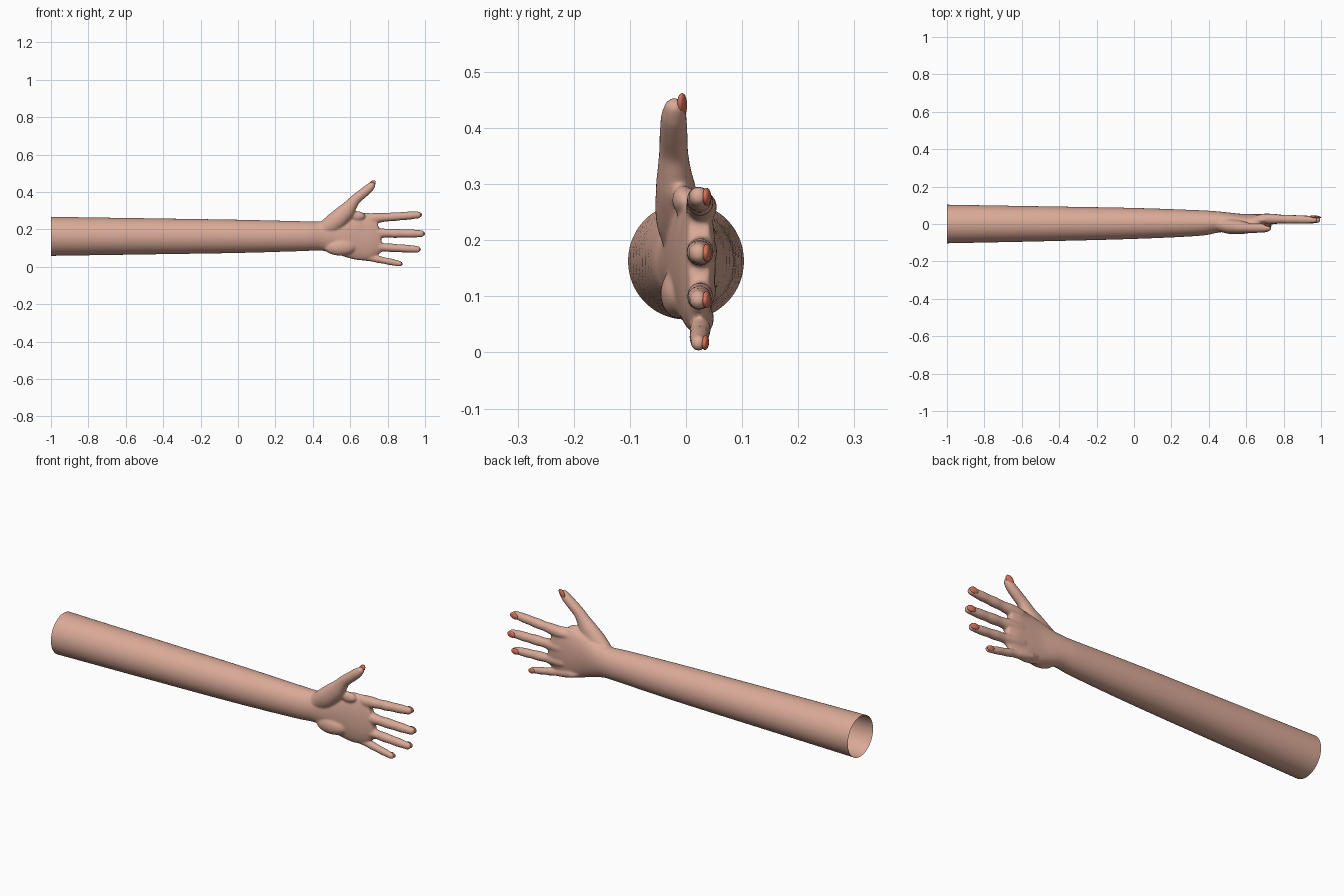
import bpy, bmesh, math
from mathutils import Vector, Matrix

if "Cube" in bpy.data.objects:
    bpy.data.objects.remove(bpy.data.objects["Cube"])


def material(name, rgb):
    m = bpy.data.materials.new(name)
    m.diffuse_color = (*rgb, 1)
    m.use_nodes = True
    m.node_tree.nodes["Principled BSDF"].inputs["Base Color"].default_value = m.diffuse_color
    return m


skin = material("skin", (0.70, 0.40, 0.31))
polish = material("nail_polish", (0.68, 0.17, 0.11))


def catmull(p0, p1, p2, p3, t):
    return 0.5 * (2 * p1 + (p2 - p0) * t + (2 * p0 - 5 * p1 + 4 * p2 - p3) * t * t
                  + (3 * p1 - p0 - 3 * p2 + p3) * t ** 3)


def sweep(bm, pts, n=32, steps=6, dome=True):
    """Closed tube through (x, y, z, radius_in_plane, radius_y); path lies roughly in XZ."""
    P = [Vector(p) for p in pts]
    Q = [P[0]] + P + [P[-1]]
    S = [catmull(*Q[i:i + 4], k / steps) for i in range(len(P) - 1) for k in range(steps)] + [P[-1]]
    C = [Vector(s[:3]) for s in S]
    rows = []
    for i, s in enumerate(S):
        t = C[min(i + 1, len(C) - 1)] - C[max(i - 1, 0)]
        t.y = 0
        rows.append((C[i], t.normalized(), s[3], s[4]))
    if dome:                                   # rounded tip
        c, t, a, b = rows[-1]
        for k in range(1, 6):
            u = k / 6 * math.pi / 2
            rows.append((c + t * a * math.sin(u), t, a * math.cos(u), b * math.cos(u)))
    yax = Vector((0, 1, 0))
    rings = []
    for c, t, a, b in rows:
        side = t.cross(yax)
        rings.append([bm.verts.new(c + side * a * math.cos(w) + yax * b * math.sin(w))
                      for w in (2 * math.pi * j / n for j in range(n))])
    for r, q in zip(rings, rings[1:]):
        for j in range(n):
            bm.faces.new((r[j], r[(j + 1) % n], q[(j + 1) % n], q[j]))
    bm.faces.new(rings[0])
    bm.faces.new(rings[-1])


def blob(bm, loc, scale):
    bmesh.ops.create_uvsphere(bm, u_segments=24, v_segments=14, radius=1,
                              matrix=Matrix.Translation(loc) @ Matrix.Diagonal((*scale, 1)))


bm = bmesh.new()

# forearm, wrist and palm in one sweep
sweep(bm, [(-1.06, 0, .163, .106, .105), (-1.0, 0, .163, .1045, .1035), (-.5, .001, .163, .097, .094),
           (0, .003, .163, .089, .083), (.34, .005, .164, .080, .069), (.44, .010, .165, .078, .058),
           (.51, .011, .164, .091, .050), (.58, .011, .164, .113, .043), (.66, .017, .163, .129, .036),
           (.715, .022, .174, .118, .030), (.757, .024, .183, .100, .020)], n=48, dome=False)

# thumb with its muscle pad
sweep(bm, [(.44, .000, .185, .040, .035), (.51, -.013, .235, .050, .040), (.57, -.018, .289, .046, .036),
           (.60, -.021, .325, .036, .030), (.628, -.022, .360, .028, .026), (.668, -.022, .393, .026, .025),
           (.700, -.022, .420, .024, .023), (.716, -.021, .435, .019, .019)])
blob(bm, (.545, -.012, .105), (.085, .034, .045))      # heel of the hand
blob(bm, (.635, -.005, .272), (.045, .020, .026))      # web beside the thumb

# fingers: base, tip (x, z) and radius
FINGERS = {"index": ((.70, .258), (.982, .279), .0235), "middle": ((.70, .181), (.998, .177), .0240),
           "ring": ((.69, .109), (.976, .093), .0225), "little": ((.64, .062), (.879, .014), .0190)}
Y = .024
for (bx, bz), (tx, tz), r in FINGERS.values():
    d = Vector((tx - bx, 0, tz - bz))
    L = d.length
    d.normalize()
    base = Vector((bx, Y + .004, bz))
    pts = []
    for f, s in ((-.2, .7), (0, 1.15), (.2, 1.12), (.36, .96), (.50, 1.03), (.64, .93), (.78, .95), (1, .80)):
        p = base + d * ((L - .8 * r) * f)
        pts.append((p.x, p.y - .006 * max(f, 0), p.z, r * s, r * s * (1 if f < .9 else .9)))
    sweep(bm, pts, n=24)
    blob(bm, base + Vector((-.005, .004, 0)), (.034, r, r * .95))   # knuckle

bmesh.ops.recalc_face_normals(bm, faces=bm.faces)
me = bpy.data.meshes.new("body")
bm.to_mesh(me)
bm.free()
body = bpy.data.objects.new("arm_and_hand", me)
bpy.context.collection.objects.link(body)

# fuse the parts into one smooth skin
rm = body.modifiers.new("fuse", 'REMESH')
rm.mode = 'VOXEL'
rm.voxel_size = .0052
sm = body.modifiers.new("soften", 'SMOOTH')
sm.factor = .5
sm.iterations = 9
dg = bpy.context.evaluated_depsgraph_get()
fused = bpy.data.meshes.new_from_object(body.evaluated_get(dg))
body.modifiers.clear()

# cut the arm open at the elbow end
bm = bmesh.new()
bm.from_mesh(fused)
bmesh.ops.bisect_plane(bm, geom=bm.verts[:] + bm.edges[:] + bm.faces[:],
                       plane_co=(-1, 0, 0), plane_no=(-1, 0, 0), clear_outer=True)
for f in bm.faces:
    f.smooth = True
bm.to_mesh(fused)
bm.free()
body.data = fused
fused.materials.clear()
fused.materials.append(skin)


def nail(name, loc, t, n, size):
    t = Vector(t).normalized()
    n = Vector(n)
    n = (n - t * n.dot(t)).normalized()
    s = n.cross(t)
    rot = Matrix((t, s, n)).transposed().to_4x4()
    bm = bmesh.new()
    bmesh.ops.create_uvsphere(bm, u_segments=24, v_segments=12, radius=1,
                              matrix=Matrix.Translation(loc) @ rot @ Matrix.Diagonal((*size, 1)))
    for f in bm.faces:
        f.smooth = True
    me = bpy.data.meshes.new(name)
    bm.to_mesh(me)
    bm.free()
    me.materials.append(polish)
    bpy.context.collection.objects.link(bpy.data.objects.new(name, me))


# painted nails on the back of each fingertip
for name, ((bx, bz), (tx, tz), r) in FINGERS.items():
    t = Vector((tx - bx, 0, tz - bz)).normalized()
    loc = Vector((tx, Y, tz)) - t * r * .95 + Vector((0, r * .55, 0))
    nail(name + "_nail", loc, t + Vector((0, -.12, 0)), (0, 1, 0), (r * 1.02, r * .68, r * .33))
nail("thumb_nail", (.716, -.007, .441), (.66, -.08, .75), (.2, 1, -.2), (.025, .016, .008))
